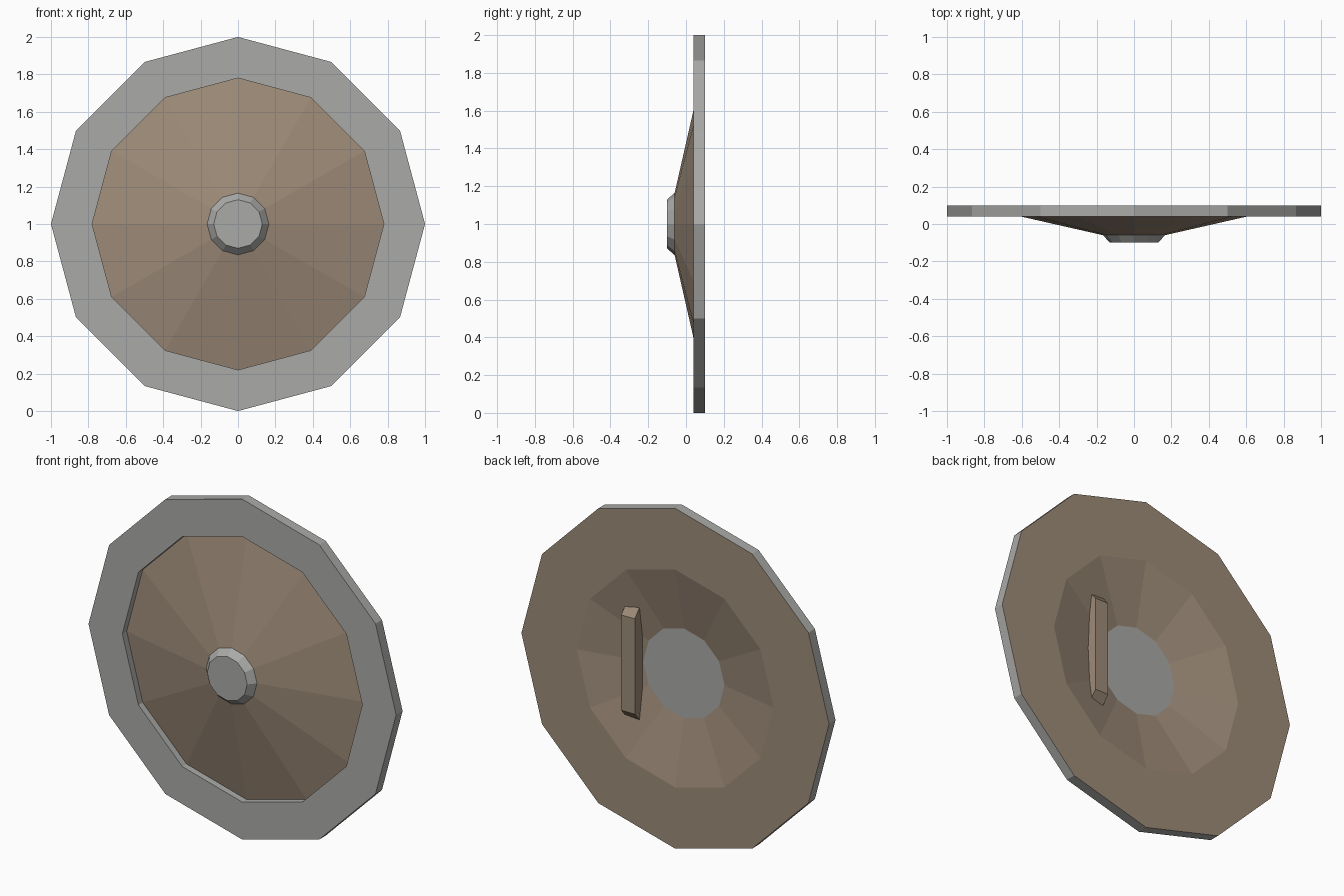
import bpy
import bmesh
from math import sin, cos, pi

cube = bpy.data.objects.get("Cube")
if cube:
    bpy.data.objects.remove(cube, do_unlink=True)

SIDES = 12
CENTRE_Z = 1.0


def make_material(name, rgb):
    mat = bpy.data.materials.new(name)
    mat.use_nodes = True
    colour = (*rgb, 1.0)
    mat.diffuse_color = colour
    mat.node_tree.nodes["Principled BSDF"].inputs["Base Color"].default_value = colour
    return mat


metal = make_material("grey metal", (0.40, 0.40, 0.39))
wood = make_material("brown wood", (0.34, 0.26, 0.19))


def finish(name, bm, mat):
    mesh = bpy.data.meshes.new(name)
    bm.to_mesh(mesh)
    bm.free()
    mesh.materials.append(mat)
    obj = bpy.data.objects.new(name, mesh)
    bpy.context.collection.objects.link(obj)
    return obj


def lathe(name, profile, mat, cap_start=False, cap_end=False):
    """Spin (radius, y) points, listed front to back outward, about the y axis."""
    bm = bmesh.new()
    rings = []
    for r, y in profile:
        angles = [2 * pi * i / SIDES for i in range(SIDES)]
        rings.append([bm.verts.new((r * cos(a), y, CENTRE_Z + r * sin(a))) for a in angles])
    for a, b in zip(rings, rings[1:]):
        for i in range(SIDES):
            j = (i + 1) % SIDES
            bm.faces.new((a[i], a[j], b[j], b[i]))
    if cap_start:
        bm.faces.new(rings[0])
    if cap_end:
        bm.faces.new(reversed(rings[-1]))
    return finish(name, bm, mat)


# Metal rim: inner lip, front face and outer edge
lathe("rim", [(0.78, 0.08), (0.78, 0.04), (1.0, 0.04), (1.0, 0.10)], metal)

# Wooden front cone
lathe("front_board", [(0.165, -0.06), (0.78, 0.08)], wood)

# Wooden back: flat border and hollow cone
lathe("back_board", [(1.0, 0.10), (0.64, 0.10), (0.264, 0.02)], wood)

# Metal boss on the front and its backing plate
lathe("boss", [(0.13, -0.10), (0.165, -0.06)], metal, cap_start=True)
lathe("boss_backing", [(0.264, 0.02)], metal, cap_end=True)

# Hand grip with sloped ends, set in the hollow
bm = bmesh.new()
bmesh.ops.create_cube(bm, size=1.0)
for v in bm.verts:
    outer = v.co.y > 0
    v.co.x = 0.307 + v.co.x * 0.088
    v.co.z = CENTRE_Z + v.co.z * (0.56 if outer else 0.72)
    v.co.y = 0.10 if outer else 0.03
finish("hand_grip", bm, wood)
